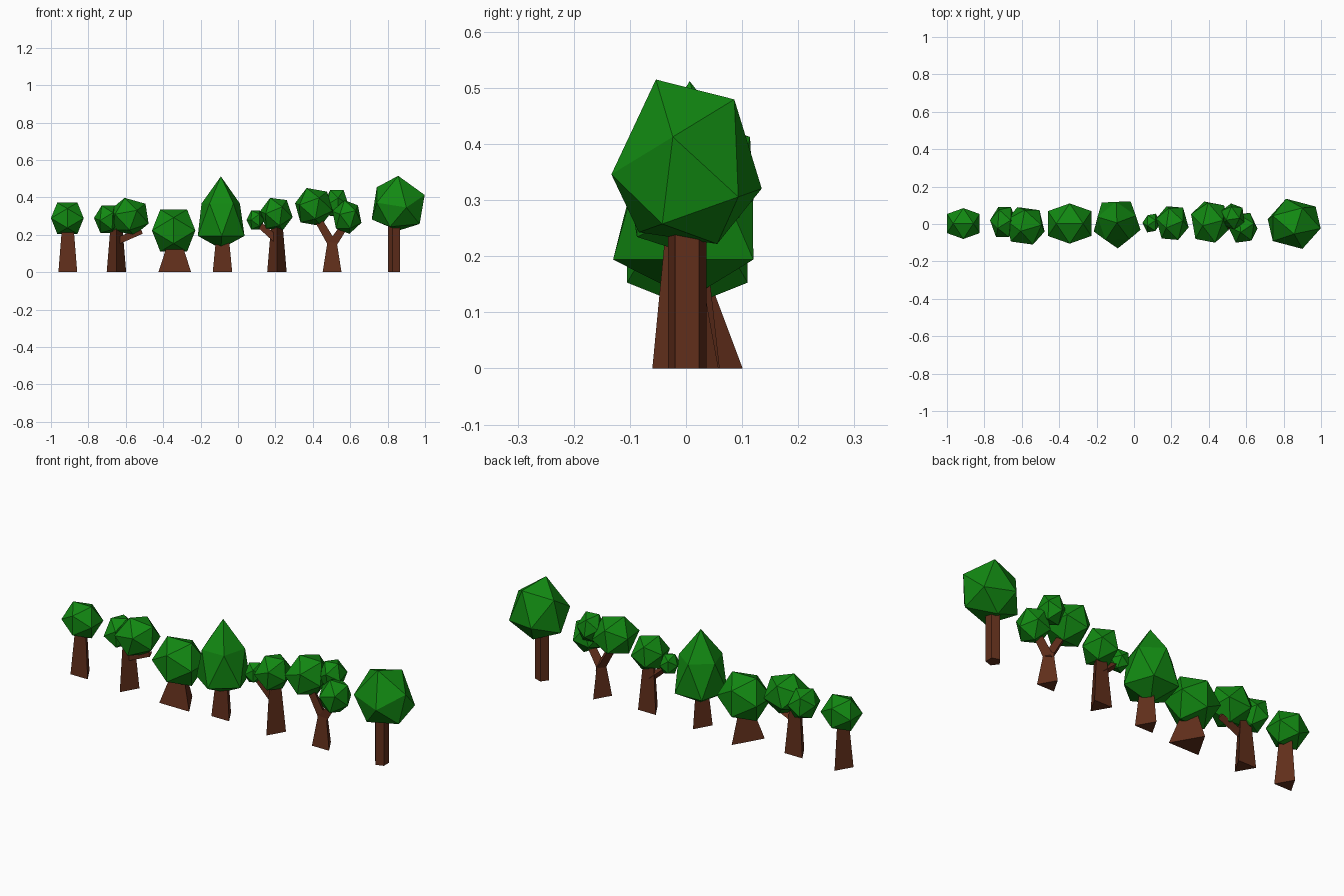
import bpy, bmesh
from math import radians, pi
from mathutils import Vector, Matrix, Euler

if "Cube" in bpy.data.objects:
    bpy.data.objects.remove(bpy.data.objects["Cube"])


def material(name, rgb):
    m = bpy.data.materials.new(name)
    m.diffuse_color = (*rgb, 1)
    m.use_nodes = True
    m.node_tree.nodes["Principled BSDF"].inputs["Base Color"].default_value = m.diffuse_color
    return m


LEAF = material("leaf_green", (0.006, 0.25, 0.006))
BARK = material("bark_brown", (0.12, 0.028, 0.011))


def finish(name, bm, mat):
    bmesh.ops.recalc_face_normals(bm, faces=bm.faces)
    mesh = bpy.data.meshes.new(name)
    bm.to_mesh(mesh)
    bm.free()
    mesh.materials.append(mat)
    bpy.context.collection.objects.link(bpy.data.objects.new(name, mesh))


def wood(name, start, end, r1, r2, sides=3, turn=0):
    """Tapered prism from start to end; turn is in degrees about its axis."""
    a, b = Vector(start), Vector(end)
    d = b - a
    bm = bmesh.new()
    bmesh.ops.create_cone(bm, cap_ends=True, segments=sides,
                          radius1=r1, radius2=r2, depth=d.length)
    aim = Vector((0, 0, 1)).rotation_difference(d).to_matrix().to_4x4()
    spin = Matrix.Rotation(radians(turn), 4, 'Z')
    bm.transform(Matrix.Translation((a + b) / 2) @ aim @ spin)
    finish(name, bm, BARK)


def crown(name, lo, hi, rot=(0, -31.7, 0), split=None, taper=1):
    """Turned icosahedron fitted to a box; split is the height of its waist."""
    bm = bmesh.new()
    bmesh.ops.create_icosphere(bm, subdivisions=1, radius=1)
    bm.transform(Euler([radians(v) for v in rot]).to_matrix().to_4x4())
    for v in bm.verts:
        if v.co.z > 0.1:
            v.co.x *= taper
            v.co.y *= taper
    mn = [min(v.co[i] for v in bm.verts) for i in range(3)]
    mx = [max(v.co[i] for v in bm.verts) for i in range(3)]
    for v in bm.verts:
        z = v.co.z
        for i in range(3):
            t = (v.co[i] - mn[i]) / (mx[i] - mn[i])
            v.co[i] = lo[i] + t * (hi[i] - lo[i])
        if split is not None:
            v.co.z = split + (z / mx[2] * (hi[2] - split) if z > 0
                              else -z / mn[2] * (split - lo[2]))
    finish(name, bm, LEAF)


# Tree 1: slim trunk, small round crown
wood("slim_trunk", (-0.91, 0, 0), (-0.91, 0, 0.27), 0.058, 0.033)
crown("slim_crown", (-1.0, -0.08, 0.205), (-0.825, 0.085, 0.372))

# Tree 2: two crowns and a side branch
wood("double_trunk", (-0.65, 0, 0), (-0.65, 0, 0.28), 0.06, 0.033, turn=180)
wood("double_branch", (-0.65, 0, 0.165), (-0.515, 0, 0.22), 0.022, 0.018)
crown("double_small_crown", (-0.77, -0.07, 0.21), (-0.625, 0.09, 0.357), (10, -31.7, 20))
crown("double_large_crown", (-0.685, -0.11, 0.195), (-0.478, 0.09, 0.397), (12, -15, 10))

# Tree 3: squat wide trunk
wood("squat_trunk", (-0.338, 0, 0), (-0.338, 0, 0.2), 0.101, 0.026)
crown("squat_crown", (-0.46, -0.105, 0.11), (-0.228, 0.11, 0.335))

# Tree 4: tall pointed crown
wood("tall_trunk", (-0.083, 0, 0), (-0.083, 0, 0.18), 0.06, 0.04)
crown("tall_crown", (-0.215, -0.13, 0.125), (0.035, 0.12, 0.512),
      (0, 0, 20), split=0.25, taper=0.82)

# Tree 5: main crown and a small side crown
wood("side_trunk", (0.208, 0, 0), (0.208, 0, 0.28), 0.06, 0.033, turn=180)
wood("side_branch", (0.205, 0, 0.175), (0.095, 0.005, 0.27), 0.022, 0.018)
crown("side_large_crown", (0.118, -0.085, 0.222), (0.292, 0.095, 0.397), (8, -25, 15))
crown("side_small_crown", (0.045, -0.045, 0.228), (0.142, 0.055, 0.33), (0, -31.7, 30))

# Tree 6: forked trunk with three crowns
wood("forked_trunk", (0.503, 0, 0), (0.503, 0, 0.165), 0.058, 0.028)
wood("forked_left_branch", (0.51, 0, 0.14), (0.405, 0.005, 0.32), 0.027, 0.022)
wood("forked_right_branch", (0.498, 0, 0.14), (0.59, -0.01, 0.28), 0.027, 0.022)
crown("forked_left_crown", (0.305, -0.1, 0.247), (0.505, 0.12, 0.45), (5, -22, 10))
crown("forked_right_crown", (0.505, -0.1, 0.205), (0.66, 0.06, 0.385), (10, -15, 25))
crown("forked_back_crown", (0.465, -0.03, 0.3), (0.59, 0.11, 0.44), (15, -31.7, 0))

# Tree 7: straight trunk, large leaning crown
wood("big_trunk", (0.838, 0.002, 0), (0.838, 0.002, 0.3), 0.036, 0.036, sides=5, turn=18)
crown("big_crown", (0.715, -0.133, 0.222), (0.998, 0.135, 0.515), (23, 0, 0), split=0.33)
